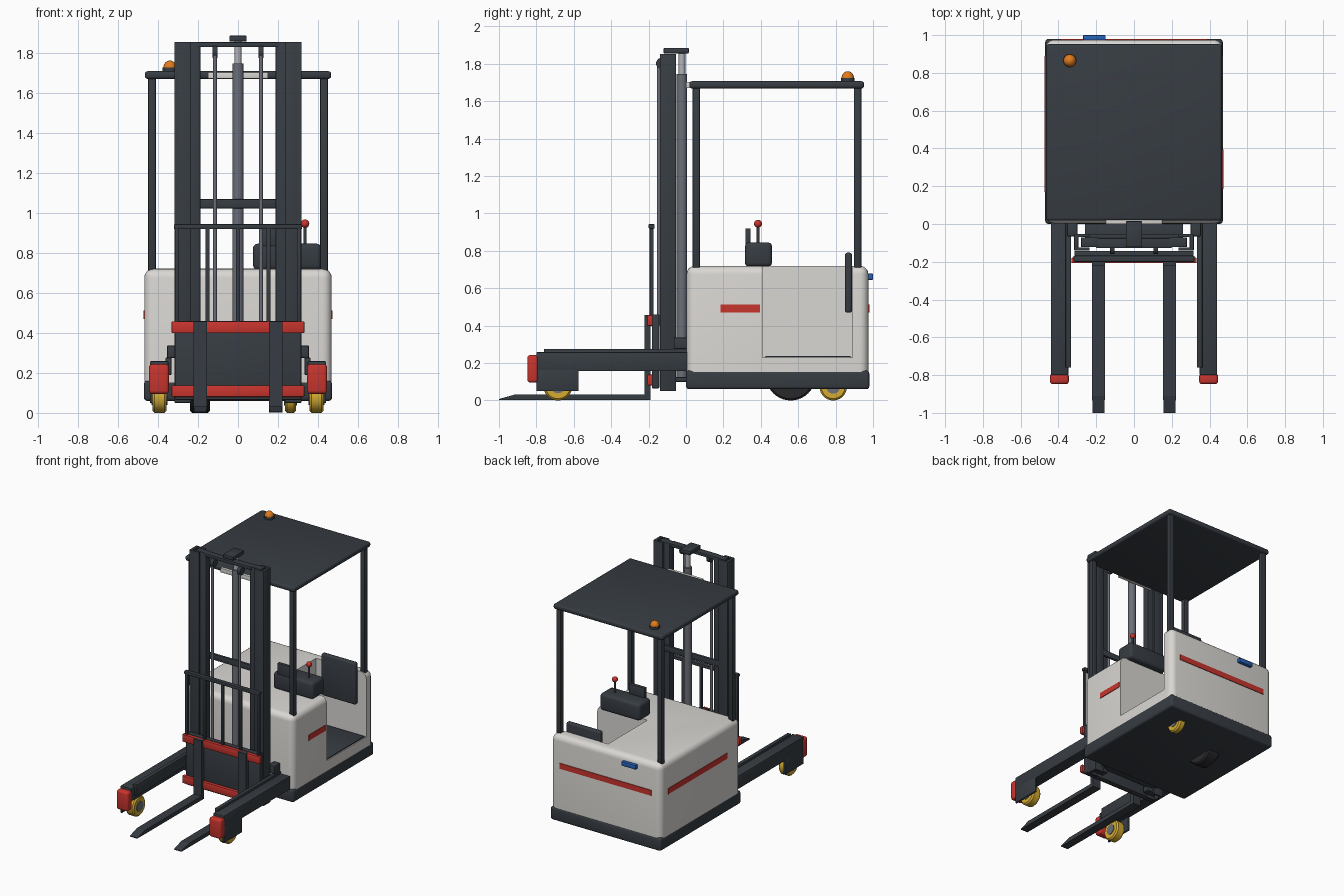
import bpy, bmesh, math
from mathutils import Vector

if "Cube" in bpy.data.objects:
    bpy.data.objects.remove(bpy.data.objects["Cube"])


def mat(name, r, g, b):
    m = bpy.data.materials.new(name)
    m.diffuse_color = (r, g, b, 1)
    m.use_nodes = True
    m.node_tree.nodes["Principled BSDF"].inputs["Base Color"].default_value = m.diffuse_color
    return m


LIGHT = mat("light_grey_paint", 0.70, 0.68, 0.65)
DARK = mat("dark_grey_paint", 0.038, 0.046, 0.056)
RED = mat("red_paint", 0.58, 0.035, 0.027)
YELLOW = mat("yellow_tyre", 0.66, 0.41, 0.03)
ORANGE = mat("orange_lamp", 0.75, 0.20, 0.012)
BLUE = mat("blue_lamp", 0.02, 0.12, 0.48)
STEEL = mat("steel", 0.15, 0.16, 0.19)
CHROME = mat("bright_steel", 0.45, 0.46, 0.49)
BLACK = mat("black_rubber", 0.022, 0.022, 0.025)


def finish(bm, name, m, smooth=True):
    bmesh.ops.recalc_face_normals(bm, faces=bm.faces)
    me = bpy.data.meshes.new(name)
    bm.to_mesh(me)
    bm.free()
    ob = bpy.data.objects.new(name, me)
    bpy.context.collection.objects.link(ob)
    me.materials.append(m)
    if smooth:
        bpy.ops.object.select_all(action='DESELECT')
        ob.select_set(True)
        bpy.context.view_layer.objects.active = ob
        bpy.ops.object.shade_smooth_by_angle(angle=math.radians(35))
    return ob


def box(name, x, y, z, m, bevel=0.004, seg=2, skip_bottom=False):
    """Box from (min, max) ranges, with rounded edges."""
    bm = bmesh.new()
    bmesh.ops.create_cube(bm, size=1)
    for v in bm.verts:
        v.co = Vector([(r[0] + r[1]) / 2 + c * (r[1] - r[0]) for r, c in zip((x, y, z), v.co)])
    if bevel:
        edges = [e for e in bm.edges
                 if not (skip_bottom and all(v.co.z < z[0] + 1e-5 for v in e.verts))]
        bmesh.ops.bevel(bm, geom=edges, offset=bevel, segments=seg, profile=0.5, affect='EDGES')
    return finish(bm, name, m, bevel > 0)


def pair(name, x, y, z, m, **kw):
    """The same box on both sides of x = 0."""
    box(name + "_right", x, y, z, m, **kw)
    box(name + "_left", (-x[1], -x[0]), y, z, m, **kw)


def lathe(name, centre, profile, m, axis='Z', n=32):
    """Spin (radius, height) points about an axis through centre."""
    bm = bmesh.new()
    rings = []
    for r, h in profile:
        ring = []
        for i in range(n):
            a = 2 * math.pi * i / n
            p = Vector((r * math.cos(a), r * math.sin(a), h))
            if axis == 'X':
                p = Vector((p.z, p.x, p.y))
            ring.append(bm.verts.new(p + Vector(centre)))
        rings.append(ring)
    for a, b in zip(rings, rings[1:]):
        for i in range(n):
            bm.faces.new((a[i], a[(i + 1) % n], b[(i + 1) % n], b[i]))
    bm.faces.new(rings[0])
    bm.faces.new(rings[-1])
    return finish(bm, name, m)


def rod(name, x, y, z, r, m, n=20):
    return lathe(name, (x, y, 0), [(r, z[0]), (r, z[1])], m, n=n)


def wheel(name, centre, r, w, m, hub=True):
    h, b = w / 2, 0.01
    lathe(name, centre, [(r - b, -h), (r, -h + b), (r, h - b), (r - b, h)], m, 'X', 40)
    if hub:
        lathe(name + "_hub", centre, [(r * 0.5, -h - 0.005), (r * 0.5, h + 0.005)], STEEL, 'X', 24)


# Body with the operator compartment cut from the right side
body = box("body", (-0.468, 0.468), (0.003, 0.975), (0.14, 0.72), LIGHT, 0.045, 5, True)
cutter = box("compartment_cutter", (0.04, 0.7), (0.41, 0.89), (0.23, 1.0), LIGHT, 0)
mod = body.modifiers.new("compartment", 'BOOLEAN')
mod.operation, mod.solver, mod.object = 'DIFFERENCE', 'EXACT', cutter
bpy.context.view_layer.objects.active = body
bpy.ops.object.modifier_apply(modifier=mod.name)
bpy.data.objects.remove(cutter)

box("chassis", (-0.47, 0.47), (0.0, 0.98), (0.06, 0.16), DARK, 0.016, 3)
box("floor_mat", (0.05, 0.46), (0.425, 0.88), (0.228, 0.238), DARK, 0.002)
box("backrest", (0.11, 0.40), (0.85, 0.888), (0.47, 0.79), DARK, 0.012, 3)

# Stripes and rear lamp
box("stripe_right", (0.465, 0.473), (0.185, 0.395), (0.47, 0.512), RED, 0)
box("stripe_left", (-0.473, -0.465), (0.17, 0.89), (0.47, 0.512), RED, 0)
box("stripe_rear", (-0.39, 0.39), (0.972, 0.98), (0.47, 0.512), RED, 0)
box("rear_lamp", (-0.27, -0.15), (0.97, 1.0), (0.645, 0.678), BLUE, 0.005)

# Control console
box("console", (0.075, 0.415), (0.315, 0.46), (0.715, 0.845), DARK, 0.022, 3)
box("display", (0.11, 0.245), (0.318, 0.345), (0.83, 0.92), DARK, 0.004)
rod("control_lever", 0.335, 0.385, (0.84, 0.94), 0.008, DARK, 12)
lathe("lever_knob", (0.335, 0.385, 0.945),
      [(0.021 * math.sin(math.pi * i / 10) + 1e-4, -0.021 * math.cos(math.pi * i / 10))
       for i in range(11)], RED, n=16)

# Overhead guard
box("roof", (-0.465, 0.465), (0.018, 0.952), (1.668, 1.707), DARK, 0.014, 3)
pair("front_post", (0.41, 0.45), (0.035, 0.075), (0.70, 1.68), DARK, bevel=0.008)
pair("rear_post", (0.41, 0.45), (0.897, 0.937), (0.70, 1.68), DARK, bevel=0.008)
box("roof_bracket", (-0.15, 0.15), (0.0, 0.03), (1.67, 1.702), LIGHT, 0.002)
rod("beacon_base", -0.34, 0.865, (1.70, 1.725), 0.036, DARK, 24)
lathe("beacon", (-0.34, 0.865, 1.723),
      [(0.033 * math.cos(math.pi * i / 16) + 1e-4, 0.037 * math.sin(math.pi * i / 16))
       for i in range(9)], ORANGE, n=24)

# Mast: outer channels (web and two flanges), inner rails, cross members
pair("outer_mast_web", (0.295, 0.317), (-0.14, -0.053), (0.05, 1.853), DARK, bevel=0.003)
pair("outer_mast_front_flange", (0.235, 0.305), (-0.14, -0.124), (0.05, 1.853), DARK, bevel=0.003)
pair("outer_mast_rear_flange", (0.235, 0.305), (-0.069, -0.053), (0.05, 1.853), DARK, bevel=0.003)
pair("inner_mast_rail", (0.188, 0.28), (-0.122, -0.071), (0.07, 1.853), DARK, bevel=0.003)
box("top_crossbar", (-0.2, 0.2), (-0.128, -0.075), (1.827, 1.852), DARK)
box("middle_crossbar", (-0.26, 0.26), (-0.075, -0.055), (1.022, 1.068), DARK)
box("bottom_crossbar", (-0.26, 0.26), (-0.09, 0.005), (0.10, 0.125), DARK)
box("low_crossbar", (-0.26, 0.26), (-0.075, -0.055), (0.28, 0.33), DARK)
pair("mast_bracket", (0.30, 0.355), (-0.065, 0.01), (0.275, 0.337), DARK, bevel=0.006)

# Lift cylinder, chains and pulleys
rod("lift_cylinder", 0, -0.022, (0.11, 1.745), 0.028, STEEL, 28)
rod("lift_piston", 0, -0.022, (1.74, 1.86), 0.018, CHROME, 20)
box("piston_head", (-0.043, 0.043), (-0.12, 0.015), (1.855, 1.885), DARK, 0.005)
for s, side in ((-1, "left"), (1, "right")):
    rod("lift_chain_" + side, s * 0.115, -0.145, (0.40, 1.80), 0.010, STEEL, 12)
    lathe("chain_pulley_" + side, (s * 0.115, -0.13, 1.802),
          [(0.03, -0.013), (0.03, 0.013)], DARK, 'X', 24)

# Fork carriage and load guard
box("carriage_plate", (-0.315, 0.315), (-0.183, -0.143), (0.065, 0.46), DARK)
for label, z in (("upper", (0.398, 0.457)), ("lower", (0.08, 0.138))):
    box("carriage_bar_" + label, (-0.332, 0.332), (-0.207, -0.178), z, RED, 0.006)
box("load_guard_top", (-0.32, 0.32), (-0.2, -0.168), (0.918, 0.943), DARK, 0.005)
for i in range(5):
    x = -0.305 + i * 0.1525
    box(f"load_guard_bar_{i + 1}", (x - 0.01, x + 0.01), (-0.194, -0.174), (0.44, 0.93), DARK, 0.003)

# Forks: tapered side profile extruded across
PROFILE = [(-1.0, 0.002), (-1.0, 0.008), (-0.91, 0.033), (-0.222, 0.033),
           (-0.222, 0.457), (-0.19, 0.457), (-0.19, 0.002)]
for s, side in ((-1, "left"), (1, "right")):
    bm = bmesh.new()
    face = bm.faces.new([bm.verts.new((s * 0.188 - 0.034, y, z)) for y, z in PROFILE])
    ext = bmesh.ops.extrude_face_region(bm, geom=[face])
    bmesh.ops.translate(bm, vec=(0.068, 0, 0),
                        verts=[v for v in ext["geom"] if isinstance(v, bmesh.types.BMVert)])
    for v in bm.verts:  # narrow the tips
        if v.co.y < -0.99:
            v.co.x = s * 0.188 + (v.co.x - s * 0.188) * 0.9
    finish(bm, "fork_" + side, DARK, False)

# Straddle legs with red bumpers and load wheels
pair("leg_beam", (0.348, 0.44), (-0.80, 0.01), (0.157, 0.258), DARK, bevel=0.005)
pair("leg_inner_rail", (0.333, 0.362), (-0.76, 0.01), (0.19, 0.276), DARK, bevel=0.003)
pair("leg_bumper", (0.345, 0.445), (-0.848, -0.79), (0.095, 0.243), RED, bevel=0.016, seg=3)
pair("wheel_guard", (0.426, 0.44), (-0.80, -0.575), (0.05, 0.17), DARK, bevel=0.003)
for s, side in ((-1, "left"), (1, "right")):
    wheel("load_wheel_" + side, (s * 0.392, -0.685, 0.077), 0.077, 0.07, YELLOW)

# Drive wheel and caster below the chassis
wheel("drive_wheel", (-0.19, 0.56, 0.133), 0.133, 0.10, BLACK)
wheel("caster_wheel", (0.262, 0.787, 0.073), 0.073, 0.055, YELLOW)
